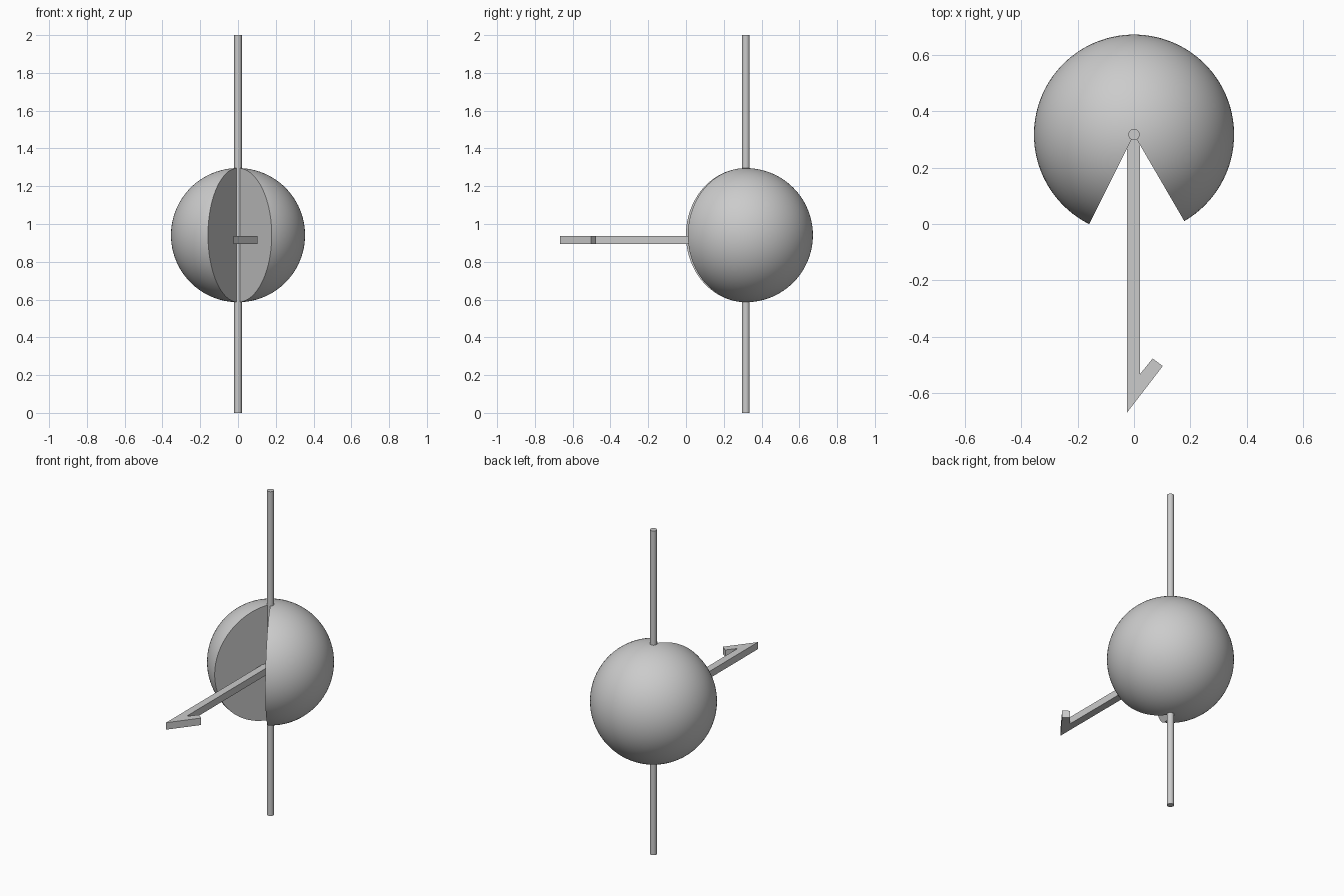
import bpy, bmesh
from math import sin, cos, pi, radians
from mathutils import Vector, Matrix

if "Cube" in bpy.data.objects:
    bpy.data.objects.remove(bpy.data.objects["Cube"])

AXIS_Y = 0.317


def finish(bm, name, smooth=False):
    bmesh.ops.remove_doubles(bm, verts=bm.verts, dist=1e-5)
    bmesh.ops.recalc_face_normals(bm, faces=bm.faces)
    me = bpy.data.meshes.new(name)
    bm.to_mesh(me)
    bm.free()
    ob = bpy.data.objects.new(name, me)
    bpy.context.collection.objects.link(ob)
    if smooth:
        bpy.ops.object.select_all(action='DESELECT')
        bpy.context.view_layer.objects.active = ob
        ob.select_set(True)
        bpy.ops.object.shade_smooth_by_angle(angle=radians(30))
    return ob


# Ball with a wedge missing at the front: a half disc swept part way round
R, ZC, STEPS = 0.355, 0.941, 80
start, end = radians(-59.8), radians(243.4)
center = Vector((0, AXIS_Y, ZC))
bm = bmesh.new()
arc = []
for i in range(49):
    t = pi * i / 48
    arc.append(bm.verts.new(center + R * Vector(
        (sin(t) * cos(start), sin(t) * sin(start), cos(t)))))
edges = [bm.edges.new(pair) for pair in zip(arc, arc[1:])]
spun = bmesh.ops.spin(bm, geom=arc + edges, cent=center, axis=(0, 0, 1),
                      angle=end - start, steps=STEPS, use_duplicate=False)
last = [g for g in spun['geom_last'] if isinstance(g, bmesh.types.BMVert)]
last.sort(key=lambda v: -v.co.z)
# Flat cut faces of the wedge
bm.faces.new(arc)
bm.faces.new(last)
finish(bm, "cut_ball", smooth=True)

# Upright pole through the ball
bm = bmesh.new()
bmesh.ops.create_cone(bm, cap_ends=True, segments=32, radius1=0.02, radius2=0.02,
                      depth=2, matrix=Matrix.Translation((0, AXIS_Y, 1)))
finish(bm, "pole", smooth=True)

# Flat arm ending in a half barb
outline = [(-0.024, 0.315), (-0.024, -0.668), (0.102, -0.504),
           (0.066, -0.477), (0.021, -0.533), (0.021, 0.315)]
bm = bmesh.new()
face = bm.faces.new([bm.verts.new((x, y, 0.893)) for x, y in outline])
top = bmesh.ops.extrude_face_region(bm, geom=[face], use_keep_orig=True)
bmesh.ops.translate(bm, vec=(0, 0, 0.043),
                    verts=[g for g in top['geom'] if isinstance(g, bmesh.types.BMVert)])
finish(bm, "barbed_arm")
